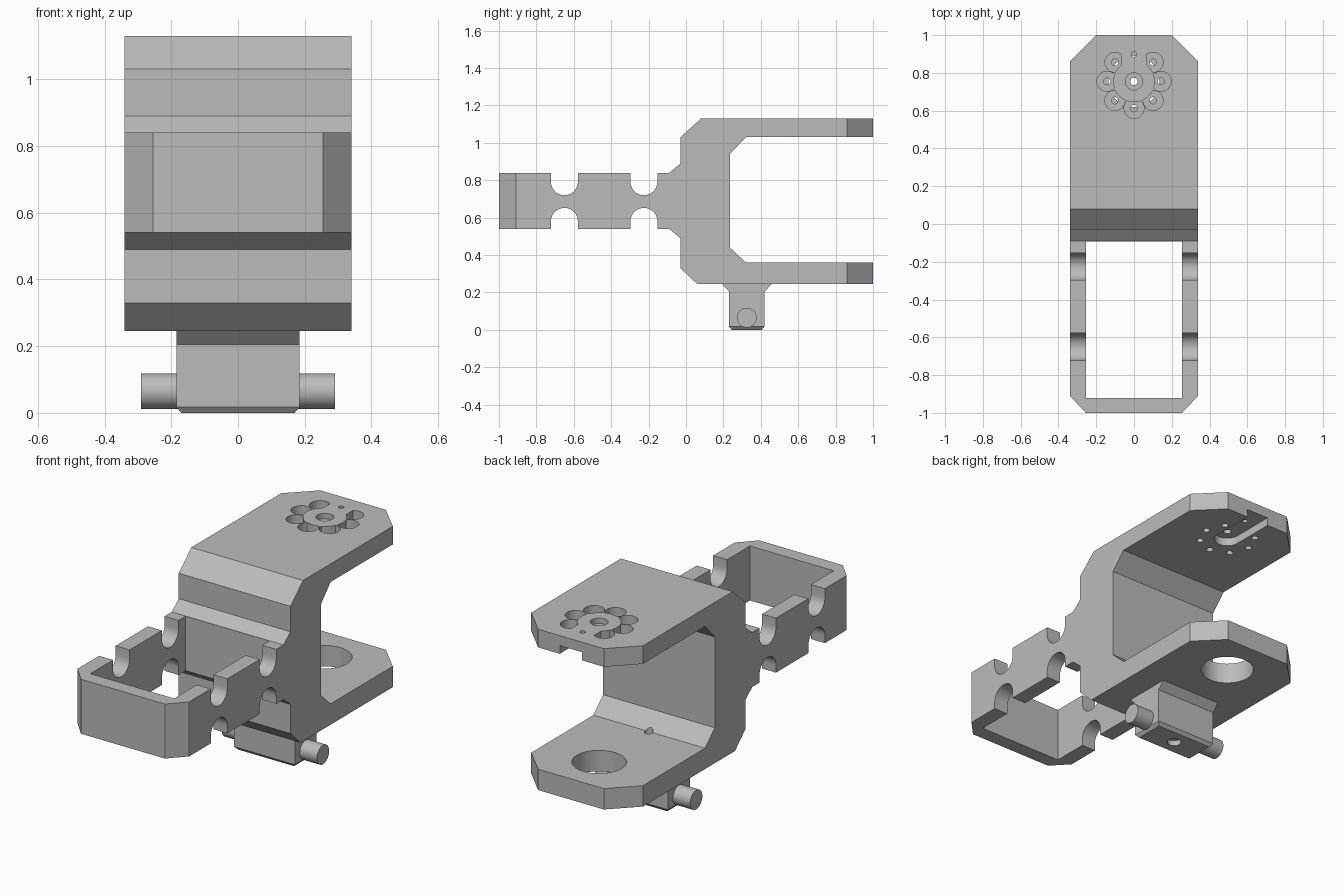
import bpy, bmesh
from math import sin, cos, pi
from mathutils import Vector

cube = bpy.data.objects.get("Cube")
if cube:
    bpy.data.objects.remove(cube, do_unlink=True)

grey = bpy.data.materials.new("plain grey")
grey.use_nodes = True
grey.diffuse_color = (0.5, 0.5, 0.5, 1)
grey.node_tree.nodes["Principled BSDF"].inputs["Base Color"].default_value = (0.5, 0.5, 0.5, 1)


def prism(name, points, axis, lo, hi):
    """Extrude a 2D outline: axis X takes (y, z) points, axis Z takes (x, y)."""
    def place(p, d):
        return Vector((d, p[0], p[1])) if axis == "X" else Vector((p[0], p[1], d))
    bm = bmesh.new()
    face = bm.faces.new([bm.verts.new(place(p, lo)) for p in points])
    new = bmesh.ops.extrude_face_region(bm, geom=[face])["geom"]
    shift = place((0, 0), hi - lo)
    bmesh.ops.translate(bm, vec=shift, verts=[v for v in new if isinstance(v, bmesh.types.BMVert)])
    bmesh.ops.recalc_face_normals(bm, faces=bm.faces)
    mesh = bpy.data.meshes.new(name)
    bm.to_mesh(mesh)
    bm.free()
    mesh.materials.append(grey)
    obj = bpy.data.objects.new(name, mesh)
    bpy.context.collection.objects.link(obj)
    return obj


def arc(cx, cy, r, start, end, steps):
    return [(cx + r * cos(start + (end - start) * i / steps),
             cy + r * sin(start + (end - start) * i / steps)) for i in range(steps + 1)]


def circle(cx, cy, r, n=32):
    return arc(cx, cy, r, 0, 2 * pi, n)[:-1]


def rect(x0, x1, y0, y1):
    return [(x0, y0), (x1, y0), (x1, y1), (x0, y1)]


def combine(obj, tool, operation="DIFFERENCE"):
    """Apply a boolean and discard the tool."""
    mod = obj.modifiers.new("cut", "BOOLEAN")
    mod.operation, mod.solver, mod.object = operation, "EXACT", tool
    bpy.context.view_layer.objects.active = obj
    bpy.ops.object.modifier_apply(modifier=mod.name)
    bpy.data.objects.remove(tool, do_unlink=True)


def cut_hole(obj, x, y, r, lo, hi, n=32):
    combine(obj, prism("hole_cutter", circle(x, y, r, n), "Z", lo, hi))


# Bracket side profile: C-shaped body with a notched front frame
R = 0.072
NOTCHES = (-0.225, -0.65)
profile = [(1.1, 1.13), (0.08, 1.13), (-0.03, 1.03), (-0.03, 0.89), (-0.09, 0.84)]
for y in NOTCHES:
    profile += [(y + R, 0.84)] + arc(y, 0.792, R, 0, -pi, 16) + [(y - R, 0.84)]
profile += [(-1.1, 0.84), (-1.1, 0.54)]
for y in reversed(NOTCHES):
    profile += [(y - R, 0.54)] + arc(y, 0.58, R, pi, 0, 16) + [(y + R, 0.54)]
profile += [(-0.09, 0.54), (-0.03, 0.49), (-0.03, 0.33), (0.06, 0.245), (1.1, 0.245),
            (1.1, 0.36), (0.32, 0.36), (0.235, 0.44), (0.235, 0.94), (0.32, 1.03), (1.1, 1.03)]
bracket = prism("bracket", profile, "X", -0.4, 0.4)

# Plan outline trims the width and clips all corners
half = [(0.255, -1), (0.34, -0.91), (0.34, 0.86), (0.2, 1)]
plan = half + [(-x, y) for x, y in reversed(half)]
combine(bracket, prism("plan_trim", plan, "Z", 0.1, 1.3), "INTERSECT")

# Open window inside the front frame
combine(bracket, prism("window_cutter", rect(-0.255, 0.255, -0.92, -0.092), "Z", 0.4, 0.95))

# Large bearing hole in the lower plate
HY = 0.755
cut_hole(bracket, 0, HY, 0.136, 0.2, 0.4, 48)

# Slot under the upper plate, open at the back edge
slot = [(0.068, 1.1)] + arc(0, HY, 0.068, 0, -pi, 20) + [(-0.068, 1.1)]
combine(bracket, prism("slot_cutter", slot, "Z", 0.99, 1.075))

# Ring of screw pockets, each cut off by the central disc and the slot band
RING = 0.143
for i in range(8):
    a = pi / 2 + i * pi / 4
    x, y = RING * cos(a), HY + RING * sin(a)
    if i == 0:
        cut_hole(bracket, x, y, 0.014, 0.95, 1.2, 16)
        continue
    pocket = prism("pocket_cutter", circle(x, y, 0.053), "Z", 1.075, 1.2)
    combine(pocket, prism("disc_trim", circle(0, HY, 0.11, 48), "Z", 1, 1.3))
    if sin(a) > 0.5:
        combine(pocket, prism("band_trim", rect(-0.07, 0.07, 0.8, 1.1), "Z", 1, 1.3))
    combine(bracket, pocket)
    cut_hole(bracket, x, y, 0.018, 0.95, 1.2, 16)

# Central counterbored hole
cut_hole(bracket, 0, HY, 0.045, 1.1, 1.2)
cut_hole(bracket, 0, HY, 0.02, 0.95, 1.2, 16)

# Mounting block below the lower plate, bottom edges chamfered
BY = 0.325
side = [(0.19, 0.246), (0.23, 0.205), (0.23, 0.018), (0.245, 0)]
side += [(2 * BY - y, z) for y, z in reversed(side)]
block = prism("mounting_block", side, "X", -0.185, 0.185)
for s in (-1, 1):
    wedge = [(s * 0.168, -0.002), (s * 0.187, 0.02), (s * 0.25, 0.02), (s * 0.25, -0.002)]
    cutter = prism("chamfer_cutter", wedge, "Z", 0, 1)
    for v in cutter.data.vertices:
        x, z, y = v.co
        v.co = (x, y, z)
    cutter.data.flip_normals()
    combine(block, cutter)

# Screw hole through block and lower plate, wider at the bottom
cut_hole(bracket, 0, BY, 0.022, 0.2, 0.42, 20)
cut_hole(block, 0, BY, 0.022, -0.1, 0.3, 20)
cut_hole(block, 0, BY, 0.036, -0.1, 0.03, 24)

# Side pins
pins = [prism(name, circle(BY, 0.065, 0.053), "X", min(a, b), max(a, b))
        for name, a, b in (("left_pin", 0.18, 0.29), ("right_pin", -0.18, -0.29))]

# Smooth the round walls, keep flat faces crisp
bpy.ops.object.select_all(action="DESELECT")
for obj in [bracket, block] + pins:
    obj.select_set(True)
bpy.context.view_layer.objects.active = bracket
bpy.ops.object.shade_smooth_by_angle(angle=0.5)
